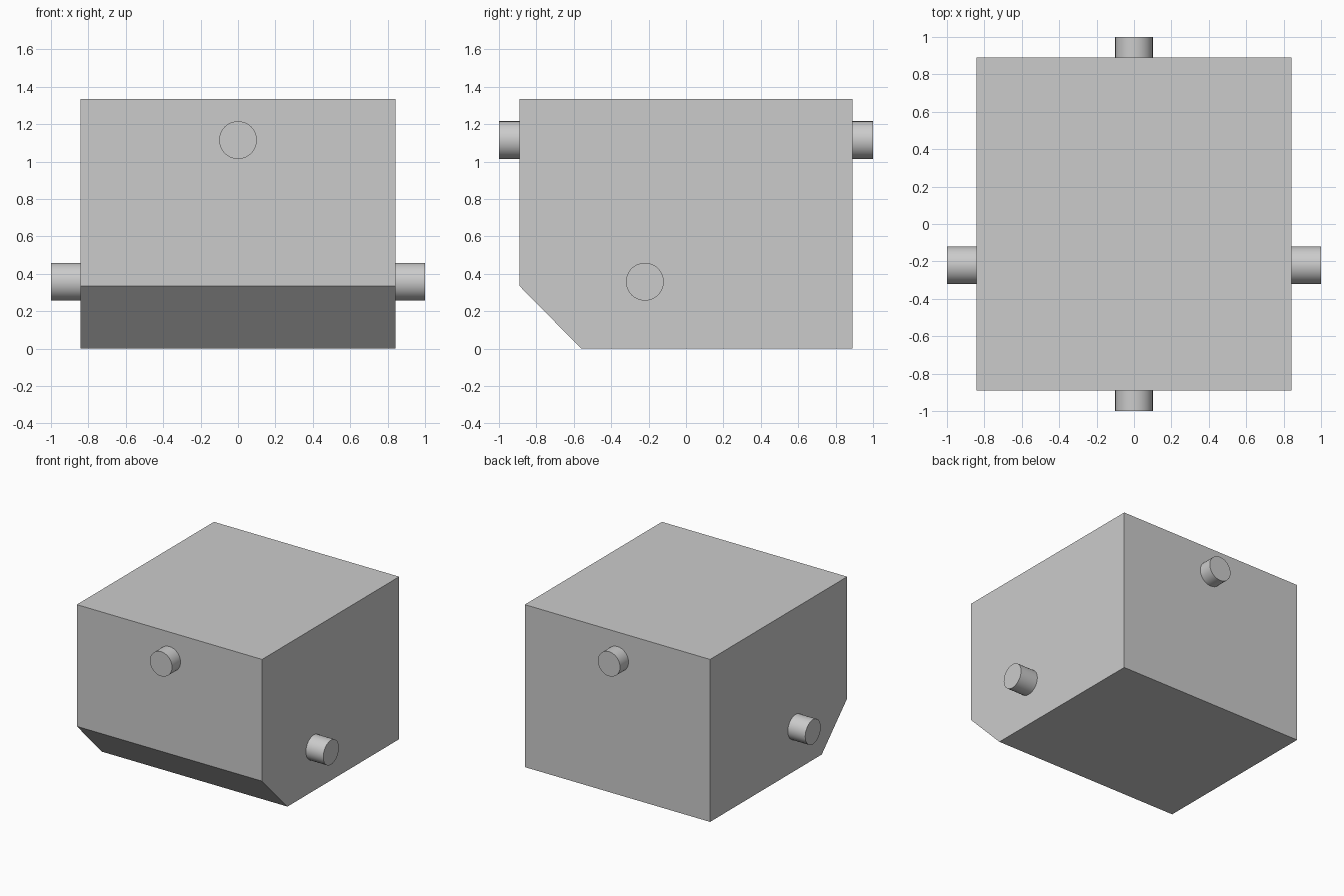
import bpy, bmesh
from math import pi, radians

cube = bpy.data.objects.get("Cube")
if cube:
    bpy.data.objects.remove(cube, do_unlink=True)

grey = bpy.data.materials.new("light grey")
grey.use_nodes = True
grey.diffuse_color = (0.6, 0.6, 0.6, 1)
grey.node_tree.nodes["Principled BSDF"].inputs["Base Color"].default_value = (0.6, 0.6, 0.6, 1)

HALF_X, HALF_Y, HEIGHT = 0.842, 0.89, 1.335

# Box body: side profile with a sloped lower front edge, extruded across x
profile = [(-HALF_Y, 0.335), (-0.56, 0), (HALF_Y, 0), (HALF_Y, HEIGHT), (-HALF_Y, HEIGHT)]
bm = bmesh.new()
side = bm.faces.new([bm.verts.new((-HALF_X, y, z)) for y, z in profile])
grown = bmesh.ops.extrude_face_region(bm, geom=[side])["geom"]
bmesh.ops.translate(bm, vec=(2 * HALF_X, 0, 0),
                    verts=[g for g in grown if isinstance(g, bmesh.types.BMVert)])
bmesh.ops.recalc_face_normals(bm, faces=bm.faces)
mesh = bpy.data.meshes.new("body")
bm.to_mesh(mesh)
bm.free()
mesh.materials.append(grey)
body = bpy.data.objects.new("body", mesh)
bpy.context.collection.objects.link(body)


def peg(name, location, rotation, length):
    """Round peg standing out of one wall."""
    bpy.ops.mesh.primitive_cylinder_add(vertices=32, radius=0.101, depth=length,
                                        location=location, rotation=rotation)
    ob = bpy.context.object
    ob.name = name
    ob.data.materials.append(grey)
    bpy.ops.object.shade_smooth_by_angle(angle=radians(30))


# Pegs in opposite pairs: low on the sides, high on the front and back
for sign, side_name, end_name in ((1, "left", "back"), (-1, "right", "front")):
    reach = 1 - HALF_X
    peg(side_name + "_peg", (sign * (HALF_X + reach / 2), -0.22, 0.358), (0, sign * pi / 2, 0), reach)
    reach = 1 - HALF_Y
    peg(end_name + "_peg", (0, sign * (HALF_Y + reach / 2), 1.115), (-sign * pi / 2, 0, 0), reach)
